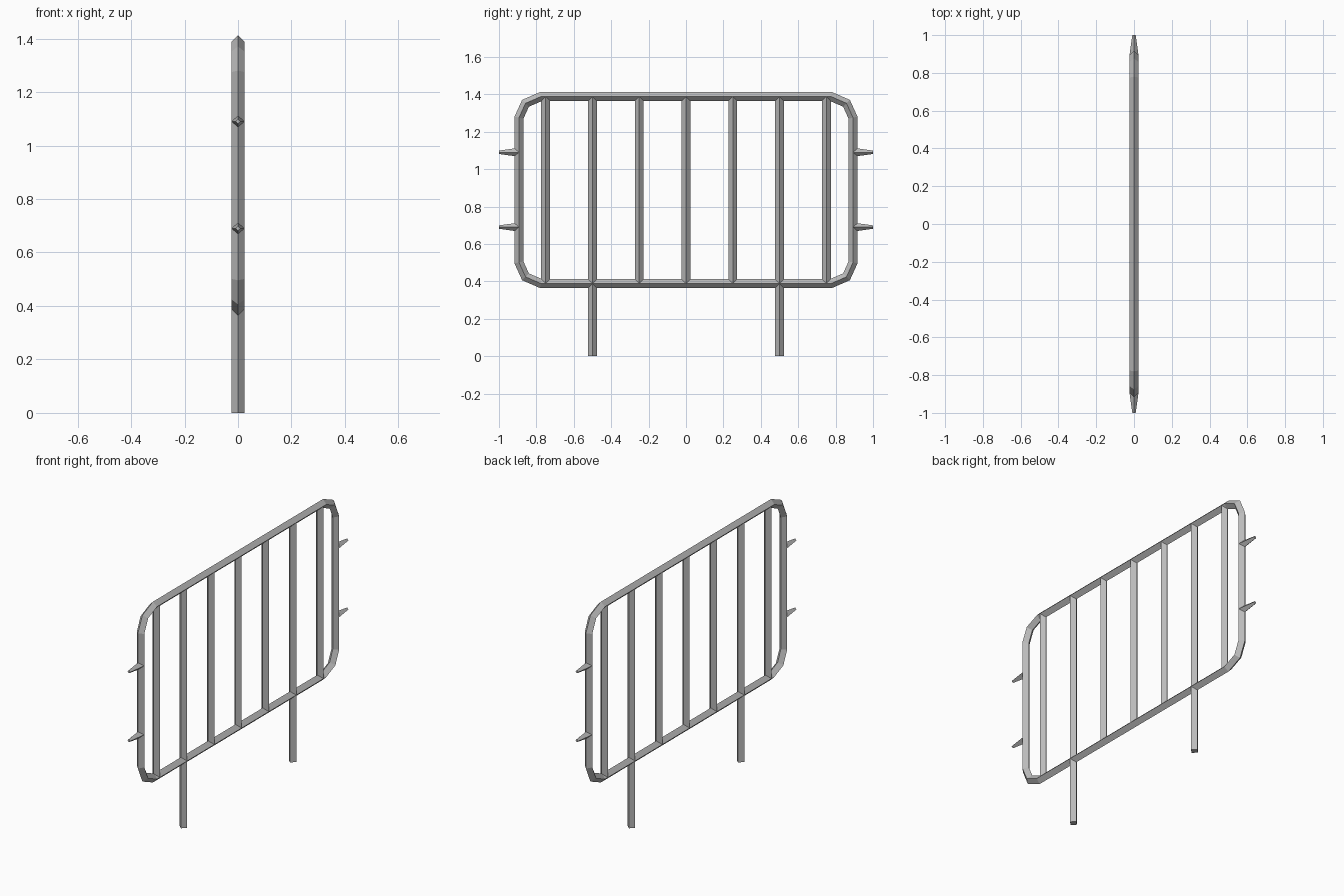
import bpy, bmesh
from mathutils import Vector

cube = bpy.data.objects.get("Cube")
if cube:
    bpy.data.objects.remove(cube, do_unlink=True)

R = 0.024               # half diagonal of the square tube
LOW, HIGH = 0.388, 1.388  # rail centre heights
SIDE = 0.893            # upright centre distance

steel = bpy.data.materials.new("grey steel")
colour = (0.5, 0.5, 0.5, 1)
steel.use_nodes = True
steel.diffuse_color = colour
steel.node_tree.nodes["Principled BSDF"].inputs["Base Color"].default_value = colour


def tube(name, path, radii, closed=False):
    """Diamond-section tube along a path in the YZ plane, with mitred joints."""
    bm = bmesh.new()
    pts = [Vector((0, y, z)) for y, z in path]
    n = len(pts)
    across = Vector((1, 0, 0))
    rings = []
    for i, p in enumerate(pts):
        before = pts[i - 1] if i or closed else None
        after = pts[(i + 1) % n] if i < n - 1 or closed else None
        d_in = (p - before).normalized() if before else (after - p).normalized()
        d_out = (after - p).normalized() if after else d_in
        tangent = (d_in + d_out).normalized()
        mitre = across.cross(tangent) / tangent.dot(d_in)
        r = radii[i % len(radii)]
        rings.append([bm.verts.new(p + o * r) for o in (across, mitre, -across, -mitre)])
    for i in range(n if closed else n - 1):
        a, b = rings[i], rings[(i + 1) % n]
        for k in range(4):
            m = (k + 1) % 4
            bm.faces.new((a[k], a[m], b[m], b[k]))
    if not closed:
        bm.faces.new(rings[0])
        bm.faces.new(rings[-1])
    bmesh.ops.recalc_face_normals(bm, faces=bm.faces)
    mesh = bpy.data.meshes.new(name)
    bm.to_mesh(mesh)
    bm.free()
    mesh.materials.append(steel)
    obj = bpy.data.objects.new(name, mesh)
    bpy.context.collection.objects.link(obj)
    return obj


# Outer frame: one chamfered corner mirrored to all four
corner = [(0.775, HIGH), (0.858, 1.352), (SIDE, 1.275)]
right_half = corner + [(y, LOW + HIGH - z) for y, z in reversed(corner)]
loop = right_half + [(-y, z) for y, z in reversed(right_half)]
tube("frame", loop, [R], closed=True)

# Upright bars between the rails
for i in range(7):
    y = (i - 3) * 0.25
    tube(f"bar_{i + 1}", [(y, LOW), (y, HIGH)], [R])

# Legs and tapered side pegs
for end, s in (("front", -1), ("back", 1)):
    tube(f"{end}_leg", [(s * 0.5, 0), (s * 0.5, LOW)], [R])
    for level, z in (("lower", 0.69), ("upper", 1.09)):
        tube(f"{end}_{level}_peg", [(s * SIDE, z), (s, z)], [R, 0.009])
